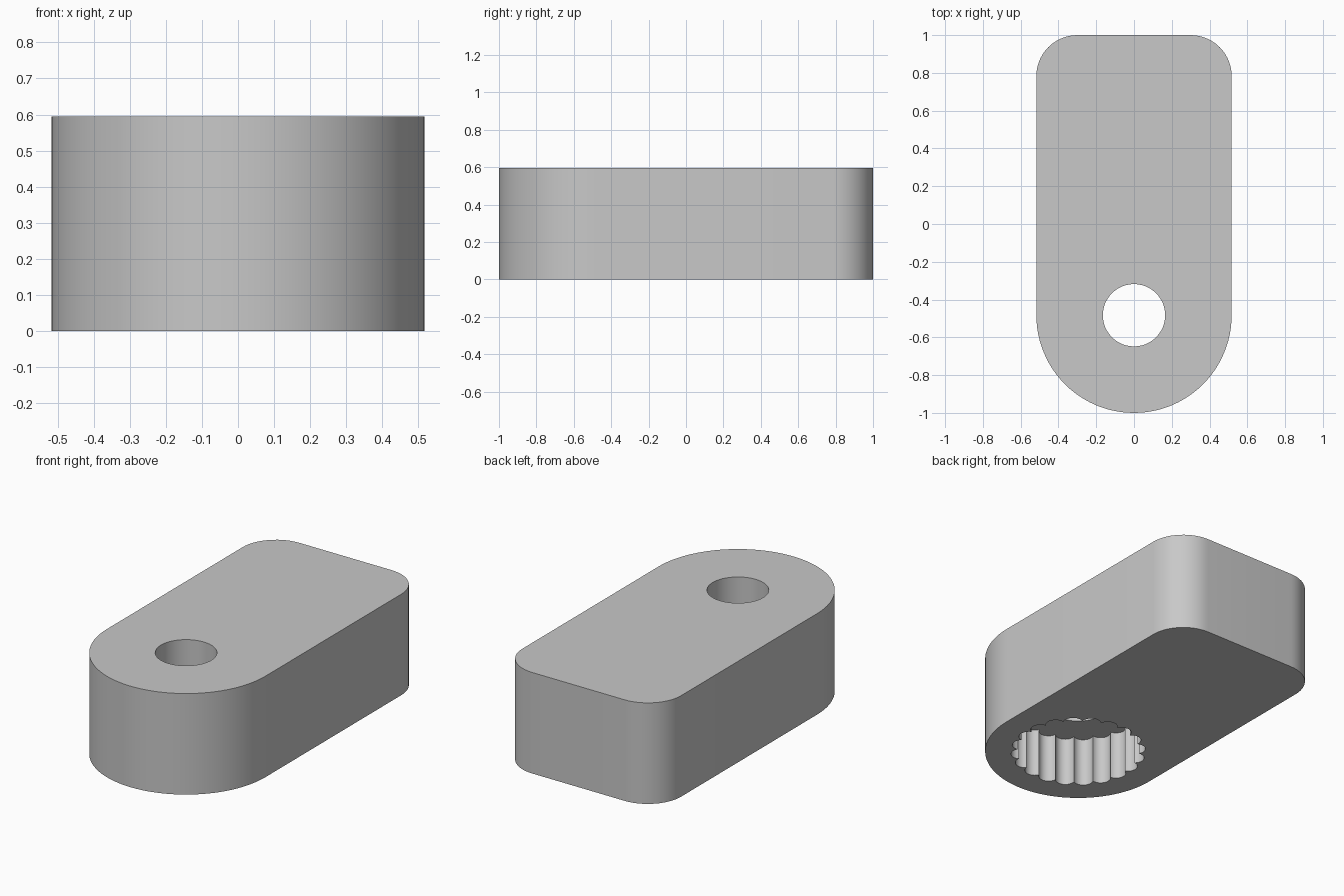
import bpy, bmesh
from math import sin, cos, pi, radians, atan2, sqrt

if "Cube" in bpy.data.objects:
    bpy.data.objects.remove(bpy.data.objects["Cube"])

HALF_W, HEIGHT, CORNER = 0.517, 0.595, 0.217
PIVOT_Y = -1 + HALF_W
BORE_R, SOCKET_DEPTH = 0.165, 0.29
FLUTES, FLUTE_RING, FLUTE_R = 20, 0.32, 0.055

grey = bpy.data.materials.new("plain grey")
grey.use_nodes = True
grey.diffuse_color = (0.58, 0.58, 0.58, 1)
grey.node_tree.nodes["Principled BSDF"].inputs["Base Color"].default_value = grey.diffuse_color


def arc(cx, cy, r, start, end, steps):
    """Points along an arc, angles in radians, both ends included."""
    return [(cx + r * cos(start + (end - start) * i / steps),
             cy + r * sin(start + (end - start) * i / steps)) for i in range(steps + 1)]


def prism(name, outline, z0, z1):
    """Closed solid made by extruding a counter-clockwise outline."""
    bm = bmesh.new()
    face = bm.faces.new([bm.verts.new((x, y, z0)) for x, y in outline])
    top = bmesh.ops.extrude_face_region(bm, geom=[face], use_keep_orig=True)["geom"]
    bmesh.ops.translate(bm, vec=(0, 0, z1 - z0),
                        verts=[v for v in top if isinstance(v, bmesh.types.BMVert)])
    bmesh.ops.recalc_face_normals(bm, faces=bm.faces)
    mesh = bpy.data.meshes.new(name)
    bm.to_mesh(mesh)
    bm.free()
    mesh.materials.append(grey)
    obj = bpy.data.objects.new(name, mesh)
    bpy.context.collection.objects.link(obj)
    return obj


# Arm body: round front end, two rounded back corners
corner_x, corner_y = HALF_W - CORNER, 1 - CORNER
outline = (arc(0, PIVOT_Y, HALF_W, -pi, 0, 48)
           + arc(corner_x, corner_y, CORNER, 0, pi / 2, 14)
           + arc(-corner_x, corner_y, CORNER, pi / 2, pi, 14))
body = prism("arm_body", outline, 0, HEIGHT)

# Round bore through the top
bore = prism("bore_cutter", arc(0, PIVOT_Y, BORE_R, 0, 2 * pi, 48)[:-1],
             SOCKET_DEPTH / 2, HEIGHT + 0.1)

# Fluted socket in the underside: a ring of outward lobes meeting at cusps
half = pi / FLUTES
cusp = FLUTE_RING * cos(half) + sqrt(FLUTE_R ** 2 - (FLUTE_RING * sin(half)) ** 2)
sweep = atan2(cusp * sin(half), cusp * cos(half) - FLUTE_RING)
scallops = []
for i in range(FLUTES):
    a = (2 * i + 1) * half
    scallops += arc(FLUTE_RING * cos(a), PIVOT_Y + FLUTE_RING * sin(a), FLUTE_R,
                    a - sweep, a + sweep, 10)[:-1]
socket = prism("socket_cutter", scallops, -0.1, SOCKET_DEPTH)

# Cut both openings, then discard the cutters
bpy.ops.object.select_all(action="DESELECT")
body.select_set(True)
bpy.context.view_layer.objects.active = body
for cutter in (bore, socket):
    cutter.hide_render = True
    mod = body.modifiers.new(cutter.name, "BOOLEAN")
    mod.operation, mod.solver, mod.object = "DIFFERENCE", "EXACT", cutter
    bpy.ops.object.modifier_apply(modifier=mod.name)
    bpy.data.objects.remove(cutter)

bpy.ops.object.shade_smooth_by_angle(angle=radians(30))
